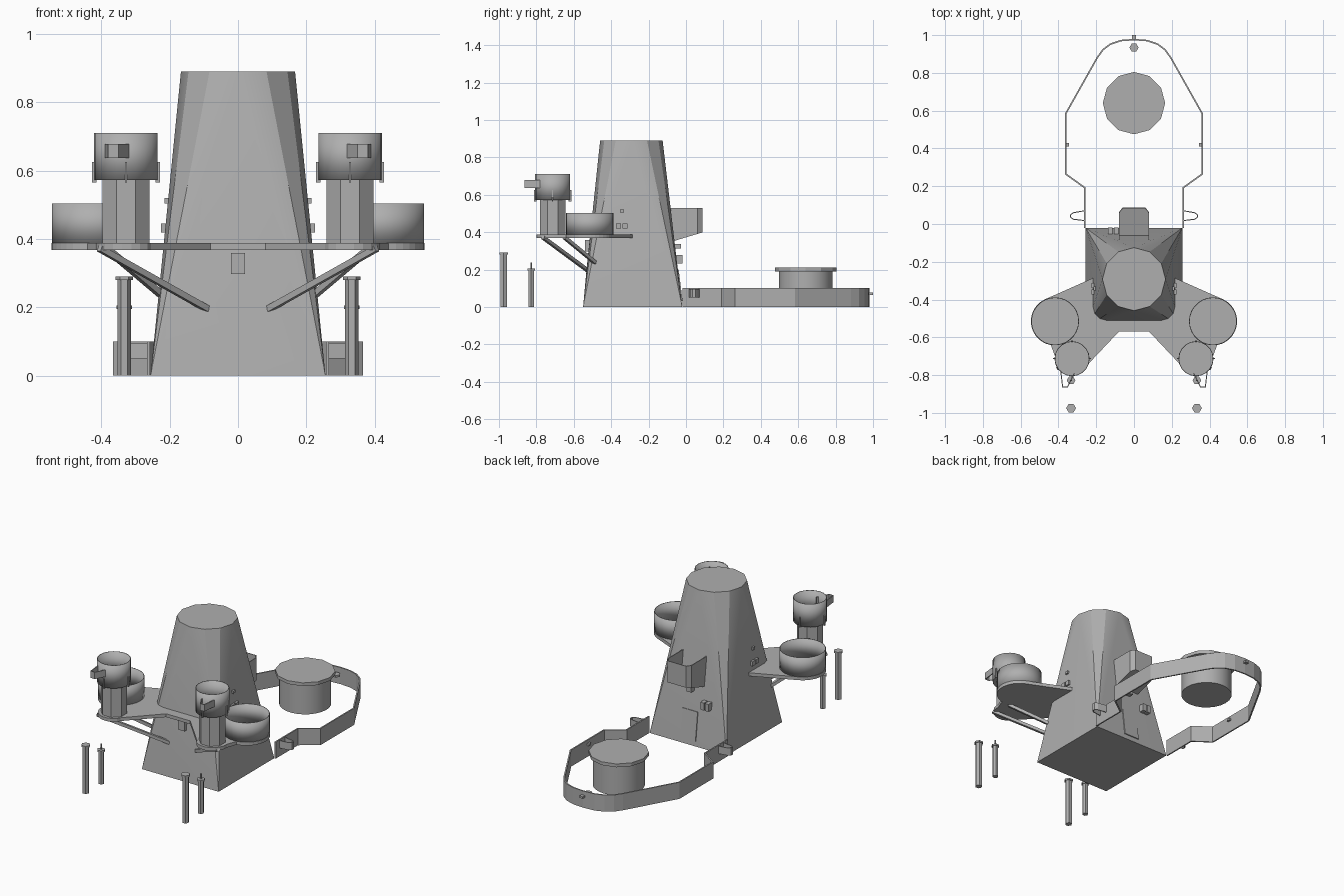
import bpy, bmesh, math
from mathutils import Vector, Matrix

if "Cube" in bpy.data.objects:
    bpy.data.objects.remove(bpy.data.objects["Cube"])

grey = bpy.data.materials.new("hull_grey")
grey.diffuse_color = (0.43, 0.43, 0.43, 1)
grey.use_nodes = True
grey.node_tree.nodes["Principled BSDF"].inputs["Base Color"].default_value = grey.diffuse_color


def finish(name, bm, smooth=None):
    bmesh.ops.recalc_face_normals(bm, faces=bm.faces)
    me = bpy.data.meshes.new(name)
    bm.to_mesh(me)
    bm.free()
    me.materials.append(grey)
    ob = bpy.data.objects.new(name, me)
    bpy.context.collection.objects.link(ob)
    if smooth:
        bpy.ops.object.select_all(action='DESELECT')
        ob.select_set(True)
        bpy.context.view_layer.objects.active = ob
        bpy.ops.object.shade_smooth_by_angle(angle=math.radians(smooth))
    return ob


def circle(cx, cy, r, n, start=0.0):
    return [(cx + r * math.cos(start + math.tau * i / n),
             cy + r * math.sin(start + math.tau * i / n)) for i in range(n)]


def arc(cx, cy, r, a0, a1, n):
    return [(cx + r * math.cos(math.radians(a0 + (a1 - a0) * i / n)),
             cy + r * math.sin(math.radians(a0 + (a1 - a0) * i / n))) for i in range(n + 1)]


def prism(name, outline, z0, z1, smooth=None):
    bm = bmesh.new()
    lo = [bm.verts.new((x, y, z0)) for x, y in outline]
    hi = [bm.verts.new((x, y, z1)) for x, y in outline]
    n = len(lo)
    bm.faces.new(lo)
    bm.faces.new(hi)
    for i in range(n):
        j = (i + 1) % n
        bm.faces.new((lo[i], lo[j], hi[j], hi[i]))
    return finish(name, bm, smooth)


def wall(name, path, z0, z1, t, closed=False, smooth=None):
    """Thin upright wall following a plan path."""
    bm = bmesh.new()
    lo = [bm.verts.new((x, y, z0)) for x, y in path]
    hi = [bm.verts.new((x, y, z1)) for x, y in path]
    n = len(lo)
    for i in range(n if closed else n - 1):
        j = (i + 1) % n
        bm.faces.new((lo[i], lo[j], hi[j], hi[i]))
    ob = finish(name, bm, smooth)
    m = ob.modifiers.new("thickness", 'SOLIDIFY')
    m.thickness = t
    m.offset = 0
    m.use_even_offset = True
    return ob


def box(name, c, size, rot=None):
    bm = bmesh.new()
    mat = Matrix.Translation(c) @ (rot or Matrix()) @ Matrix.Diagonal((*size, 1))
    bmesh.ops.create_cube(bm, size=1, matrix=mat)
    return finish(name, bm)


def strut(name, a, b, t):
    a, b = Vector(a), Vector(b)
    rot = (b - a).to_track_quat('Z', 'Y').to_matrix().to_4x4()
    return box(name, (a + b) / 2, (t, t, (b - a).length), rot)


def flip(pts, s):
    return [(x * s, y) for x, y in pts]


# Tower: rectangular foot, chamfered front corners, round head
bm = bmesh.new()
pts = [(x, y, 0) for x in (-.256, .256) for y in (-.55, -.02)]
for s in (-1, 1):
    pts += [(s * .235, -.465, .21), (s * .17, -.531, .21)]
for z in (.86, .89):
    pts += [(x, y, z) for x, y in circle(0, -.292, .167, 12)]
for p in pts:
    bm.verts.new(p)
bmesh.ops.convex_hull(bm, input=bm.verts[:])
finish("tower", bm, 25)

# Wing platform wrapped around the tower front
half = [(0, -.57), (-.08, -.57), (-.255, -.755)]
half += arc(-.328, -.71, .09, -45, -185, 8)
half += arc(-.418, -.515, .128, -100, -245, 14)
half += [(-.21, -.283), (0, -.283)]
prism("platform", half + [(-x, y) for x, y in reversed(half[1:-1])], .368, .388)

for s, side in ((-1, "left"), (1, "right")):
    # Side gun tub
    wall("side_tub_" + side, circle(s * .418, -.515, .125, 28), .385, .503, .004, True, 30)
    # Front pedestal and tub
    fx, fy = s * .328, -.713
    prism("pedestal_" + side, circle(fx, fy, .074, 8, math.pi / 8), .385, .575)
    prism("front_tub_floor_" + side, circle(fx, fy, .09, 20), .572, .578)
    wall("front_tub_" + side, circle(fx, fy, .091, 20), .572, .71, .004, True, 30)
    for k in range(4):
        a = k * math.pi / 2
        box(f"tub_fin_{side}_{k}", (fx + .093 * math.cos(a), fy + .093 * math.sin(a), .595),
            (.014, .006, .06), Matrix.Rotation(a, 4, 'Z'))
    # Lookout bracket on the front tub
    wall("lookout_" + side, flip([(.315, -.79), (.352, -.862), (.378, -.862), (.388, -.775)], s),
         .637, .678, .005)
    # Struts below the platform
    strut("long_strut_" + side, (s * .405, -.765, .372), (s * .09, -.525, .195), .018)
    strut("short_strut_" + side, (s * .385, -.65, .372), (s * .205, -.465, .22), .018)
    # Free-standing posts with collars
    for nm, y, r, h in (("tall_post_", -.975, .02, .29), ("short_post_", -.828, .017, .205)):
        prism(nm + side, circle(s * .333, y, r, 6), 0, h)
        prism(nm + "collar_" + side, circle(s * .333, y, r + .006, 6), h - .01, h)
    prism("short_post_pin_" + side, circle(s * .333, -.828, .005, 6), .2, .237)
    # Lockers on the tower flank
    for i, y in enumerate((-.36, -.325)):
        box(f"flank_locker_{side}_{i}", (s * .208, y, .432), (.034, .027, .027))
    box("flank_lamp_" + side, (s * .2, -.342, .512), (.03, .02, .016))
    # Brackets and studs on the rear rail
    wall("rail_bracket_" + side,
         flip([(.262, .07), (.32, .06), (.335, .05), (.335, .035), (.32, .025), (.262, .018)], s),
         .05, .095, .005)
    box("rail_stud_" + side, (s * .353, .42, .075), (.016, .02, .014))

# Rear rail
rail = [(.262, -.02), (.262, .193), (.362, .265), (.362, .583), (.195, .88),
        (.165, .922), (.125, .952), (.07, .971)]
wall("rear_rail", rail + [(0, .976)] + [(-x, y) for x, y in reversed(rail)], 0, .1, .008)
box("rail_end_stub", (0, .988, .07), (.022, .024, .012))
prism("rail_end_light", circle(0, .934, .024, 6), .064, .076)

# Rear drum with overhanging lid
prism("drum", circle(0, .64, .143, 24), .01, .19, 30)
prism("drum_lid", circle(0, .64, .165, 12), .19, .21)

# Rear balcony with sloping floor and thin walls
bm = bmesh.new()
plan = [(-.078, -.09), (-.078, .06), (-.06, .085), (.06, .085), (.078, .06), (.078, -.09)]
lo = [bm.verts.new((x, y, .365 + (y + .03) * .3)) for x, y in plan]
hi = [bm.verts.new((x, y, .528)) for x, y in plan]
bm.faces.new(lo)
for i in range(5):
    bm.faces.new((lo[i], lo[i + 1], hi[i + 1], hi[i]))
m = finish("rear_balcony", bm).modifiers.new("thickness", 'SOLIDIFY')
m.thickness = .005
m.offset = 0

# Tower fittings: rear door, rear lockers, front locker
tilt = Matrix.Rotation(math.atan(.124), 4, 'X')
box("rear_door", (0, -.0325, .115), (.1, .008, .17), tilt)
for i, x in enumerate((-.125, -.095)):
    box(f"rear_locker_{i}", (x, -.035, .255), (.024, .035, .045))
box("rear_lamp", (0, -.045, .325), (.03, .035, .025))
box("front_locker", (0, -.525, .328), (.042, .03, .062))
